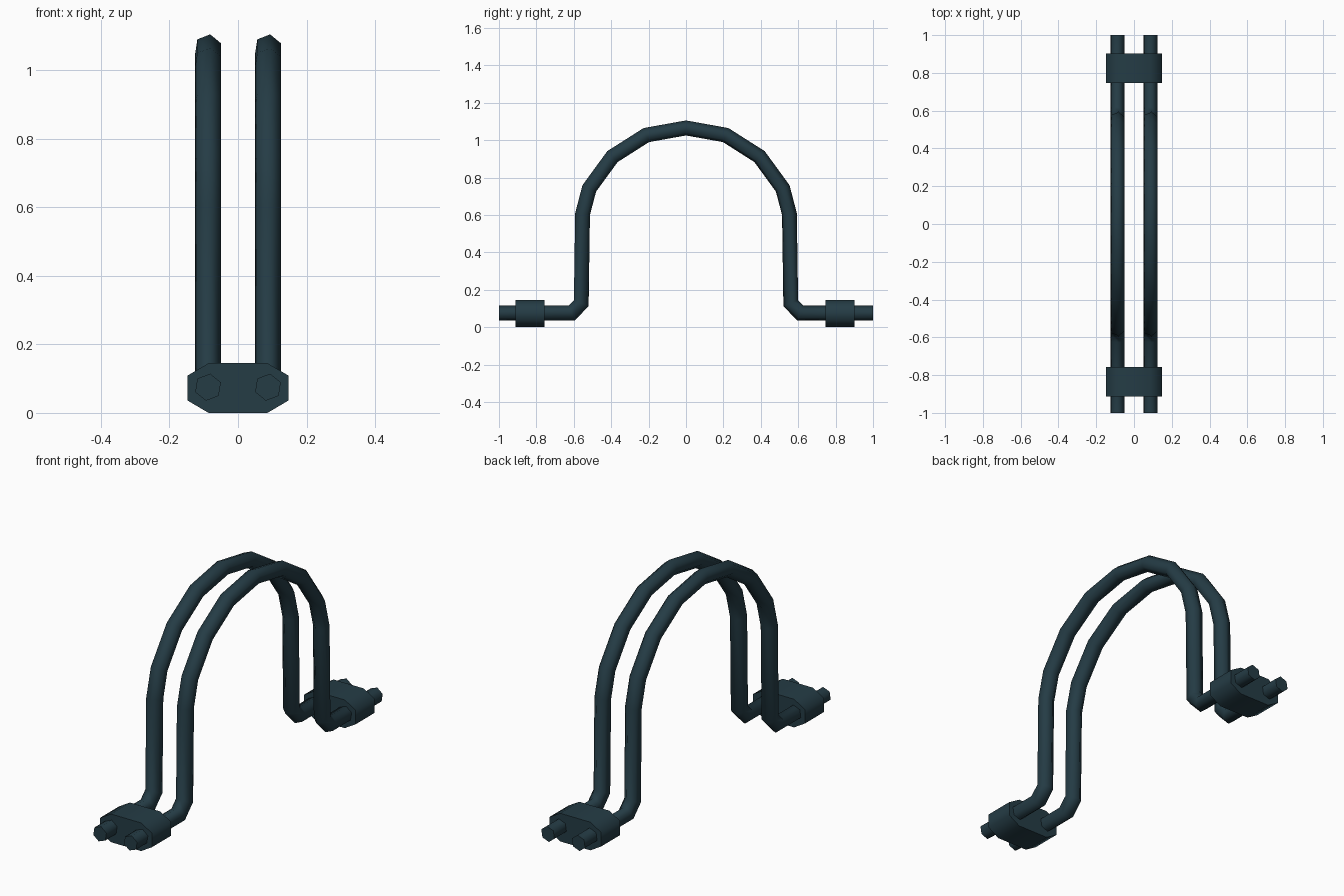
import bpy, bmesh, math
from mathutils import Vector

cube = bpy.data.objects.get("Cube")
if cube:
    bpy.data.objects.remove(cube)

# Single dark teal paint
paint = bpy.data.materials.new("dark_teal")
paint.use_nodes = True
teal = (0.018, 0.045, 0.060, 1)
paint.diffuse_color = teal
paint.node_tree.nodes["Principled BSDF"].inputs["Base Color"].default_value = teal


def loft(name, rings, angle=65):
    """Skin a list of rings, cap both ends and smooth the sides."""
    bm = bmesh.new()
    loops = [[bm.verts.new(p) for p in ring] for ring in rings]
    n = len(loops[0])
    for a, b in zip(loops, loops[1:]):
        for i in range(n):
            j = (i + 1) % n
            bm.faces.new((a[i], a[j], b[j], b[i]))
    bm.faces.new(loops[0])
    bm.faces.new(loops[-1])
    bmesh.ops.recalc_face_normals(bm, faces=bm.faces)
    mesh = bpy.data.meshes.new(name)
    bm.to_mesh(mesh)
    bm.free()
    mesh.materials.append(paint)
    obj = bpy.data.objects.new(name, mesh)
    bpy.context.collection.objects.link(obj)
    bpy.ops.object.select_all(action="DESELECT")
    obj.select_set(True)
    bpy.context.view_layer.objects.active = obj
    bpy.ops.object.shade_smooth_by_angle(angle=math.radians(angle))
    return obj


# Half of the bent pipe centre line (y, z), mirrored to the other side
half = [(-1, .075), (-.612, .075), (-.56, .128), (-.553, .605),
        (-.517, .742), (-.393, .912), (-.212, 1.027)]
path = [Vector(p) for p in half + [(0, 1.065)] + [(-y, z) for y, z in half[::-1]]]


def pipe(name, x, radius=.04, sides=6, turn=math.radians(21)):
    """Sweep a polygon along the path with mitred joints."""
    rings = []
    for i, p in enumerate(path):
        before = (p - path[i - 1]).normalized() if i else None
        after = (path[i + 1] - p).normalized() if i + 1 < len(path) else before
        before = before or after
        tangent = (before + after).normalized()
        normal = Vector((-tangent.y, tangent.x)) / tangent.dot(after)
        ring = []
        for k in range(sides):
            a = turn + k * math.tau / sides
            q = p + normal * radius * math.sin(a)
            ring.append((x + radius * math.cos(a), q.x, q.y))
        rings.append(ring)
    return loft(name, rings)


# Two parallel pipes
pipe("left_pipe", .0875)
pipe("right_pipe", -.0875)

# Octagonal clamps holding the pipe ends together
quarter = [(.148, .036), (.086, .0725)]
outline = (quarter + [(-x, z) for x, z in quarter[::-1]]
           + [(-x, -z) for x, z in quarter] + [(x, -z) for x, z in quarter[::-1]])
for name, y0, y1 in (("front_clamp", -.912, -.757), ("back_clamp", .747, .902)):
    loft(name, [[(x, y, z + .0725) for x, z in outline] for y in (y0, y1)])
